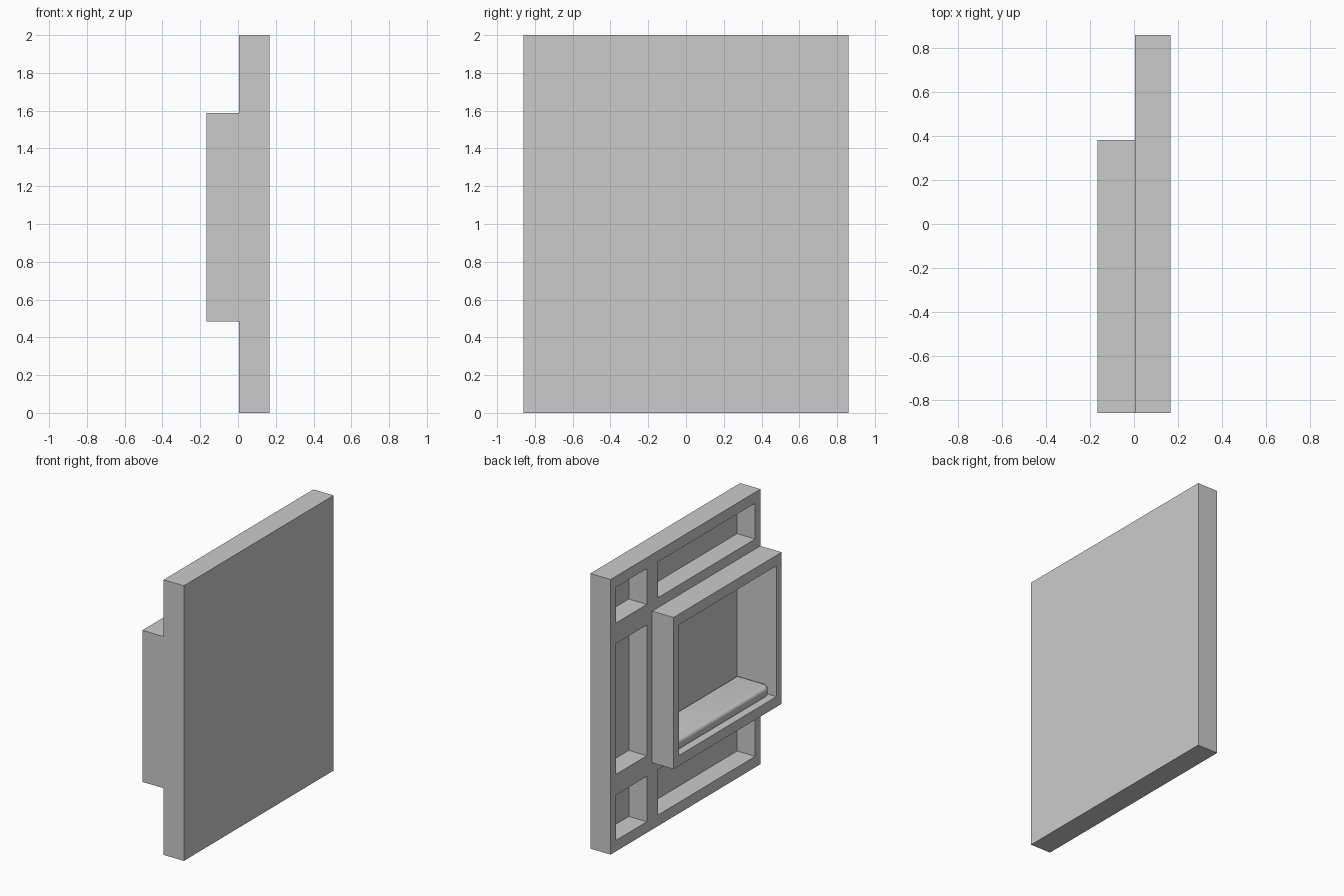
import bpy, bmesh
from mathutils import Vector

if "Cube" in bpy.data.objects:
    bpy.data.objects.remove(bpy.data.objects["Cube"])


def box(name, x, y, z):
    """Axis-aligned box from (min, max) pairs."""
    bm = bmesh.new()
    bmesh.ops.create_cube(bm, size=1)
    for v in bm.verts:
        v.co = Vector([a + (b - a) * (c + 0.5) for (a, b), c in zip((x, y, z), v.co)])
    mesh = bpy.data.meshes.new(name)
    bm.to_mesh(mesh)
    bm.free()
    ob = bpy.data.objects.new(name, mesh)
    bpy.context.collection.objects.link(ob)
    return ob


def boolean(target, tool, operation):
    mod = target.modifiers.new(tool.name, 'BOOLEAN')
    mod.operation = operation
    mod.solver = 'EXACT'
    mod.object = tool
    bpy.context.view_layer.objects.active = target
    bpy.ops.object.modifier_apply(modifier=mod.name)
    bpy.data.objects.remove(tool)


# Main shelf panel with one deeper compartment standing proud of it
FACE, INNER, BACK = 0.004, 0.149, 0.167
shelf = box("shelf_unit", (FACE, BACK), (-0.86, 0.86), (0, 2))
boolean(shelf, box("deep_compartment", (-BACK, 0.1), (-0.86, 0.382), (0.485, 1.587)), 'UNION')

# Rectangular compartments: two columns by three rows
columns = [(-0.80, 0.317), (0.444, 0.80)]
rows = [(0.08, 0.41), (0.56, 1.51), (1.66, 1.92)]
for y in columns:
    for z in rows:
        boolean(shelf, box("compartment_cutter", (-0.3, INNER), y, z), 'DIFFERENCE')

# Seat cushion lying in the deep compartment, front corners rounded in plan
cushion = box("seat_cushion", (-0.125, INNER), (-0.80, 0.317), (0.56, 0.635))
bm = bmesh.new()
bm.from_mesh(cushion.data)
front = [e for e in bm.edges
         if all(v.co.x < 0 for v in e.verts)
         and abs(e.verts[0].co.z - e.verts[1].co.z) > 0.01]
bmesh.ops.bevel(bm, geom=front, offset=0.06, segments=8, profile=0.5, affect='EDGES')
rims = [e for e in bm.edges if abs(e.verts[0].co.z - e.verts[1].co.z) < 0.001]
bmesh.ops.bevel(bm, geom=rims, offset=0.025, segments=5, profile=0.5, affect='EDGES')
bm.to_mesh(cushion.data)
bm.free()
bpy.ops.object.select_all(action='DESELECT')
cushion.select_set(True)
bpy.context.view_layer.objects.active = cushion
bpy.ops.object.shade_smooth_by_angle()
